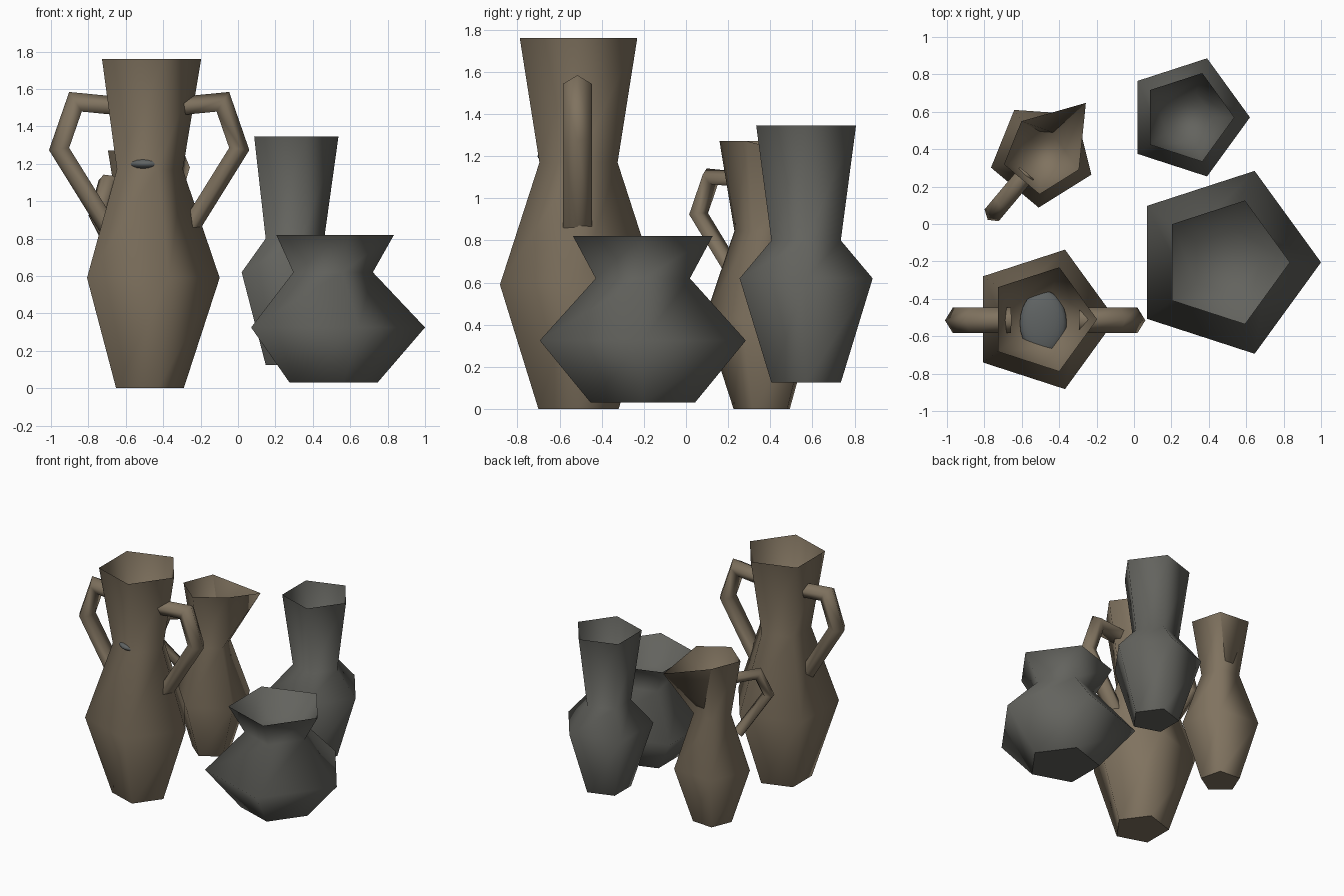
import bpy, bmesh, math
from mathutils import Vector

if "Cube" in bpy.data.objects:
    bpy.data.objects.remove(bpy.data.objects["Cube"])


def material(name, rgb):
    m = bpy.data.materials.new(name)
    m.diffuse_color = (*rgb, 1)
    m.use_nodes = True
    m.node_tree.nodes["Principled BSDF"].inputs["Base Color"].default_value = m.diffuse_color
    return m


CLAY = material("tan clay", (0.215, 0.170, 0.115))
GRAY = material("gray stoneware", (0.125, 0.125, 0.112))
LIQUID = material("dark liquid", (0.115, 0.125, 0.125))


def finish(name, bm, mat):
    bmesh.ops.recalc_face_normals(bm, faces=bm.faces)
    me = bpy.data.meshes.new(name)
    bm.to_mesh(me)
    bm.free()
    me.materials.append(mat)
    ob = bpy.data.objects.new(name, me)
    bpy.context.collection.objects.link(ob)
    return ob


def vase(name, x, y, turn, profile, mat, spout=None):
    """Five-sided pot: bottom, belly, neck, rim, then a funnel mouth."""
    bm = bmesh.new()
    neck_r, neck_z = profile[2]
    levels = profile + [(neck_r * 0.8, neck_z + 0.02)]
    rings = []
    for i, (r, z) in enumerate(levels):
        ring = []
        for k in range(5):
            a = math.radians(turn + 72 * k)
            rr, zz = (spout if spout and i == 3 and k == 0 else (r, z))
            ring.append(bm.verts.new((x + rr * math.cos(a), y + rr * math.sin(a), zz)))
        rings.append(ring)
    for lo, hi in zip(rings, rings[1:]):
        for k in range(5):
            j = (k + 1) % 5
            bm.faces.new((lo[k], lo[j], hi[j], hi[k]))
    bm.faces.new(rings[0][::-1])
    bm.faces.new(rings[-1])
    for f in bm.faces:
        f.smooth = True
    # crisp rim and foot
    for ring in (rings[0], rings[3]):
        for k in range(5):
            bm.edges.get((ring[k], ring[(k + 1) % 5])).smooth = False
    return finish(name, bm, mat)


def handle(name, x, y, turn, path, size, mat):
    """Sweep a five-sided section along a path of (radius, height)."""
    out = Vector((math.cos(math.radians(turn)), math.sin(math.radians(turn)), 0))
    side = Vector((-out.y, out.x, 0))
    pts = [Vector(p) for p in path]
    section = [(0.055, 0), (0.017, 0.068), (-0.043, 0.042), (-0.043, -0.042), (0.017, -0.068)]
    bm = bmesh.new()
    rings = []
    for i, p in enumerate(pts):
        d0 = (p - pts[max(i - 1, 0)]).normalized() if i else (pts[1] - p).normalized()
        d1 = (pts[i + 1] - p).normalized() if i < len(pts) - 1 else d0
        t = (d0 + d1).normalized()
        n = Vector((-t.y, t.x)) / max(0.5, t.dot(d0))
        ring = []
        for u, v in section:
            q = p + n * u * size
            ring.append(bm.verts.new(Vector((x, y, 0)) + out * q.x
                                     + side * v * size + Vector((0, 0, q.y))))
        rings.append(ring)
    for a, b in zip(rings, rings[1:]):
        for k in range(5):
            j = (k + 1) % 5
            bm.faces.new((a[k], a[j], b[j], b[k]))
    bm.faces.new(rings[0])
    bm.faces.new(rings[-1])
    for f in bm.faces:
        f.smooth = len(f.verts) == 4
    return finish(name, bm, mat)


# tall two-handled jar
jar = [(0.2, 0), (0.392, 0.59), (0.195, 1.17), (0.293, 1.76)]
vase("tall_jar", -0.49, -0.51, 0, jar, CLAY)
jar_path = [(0.185, 1.505), (0.39, 1.525), (0.475, 1.28), (0.22, 0.87)]
for label, turn in (("left", 180), ("right", 0)):
    handle(label + "_jar_handle", -0.475, -0.515, turn, jar_path, 1.0, CLAY)

# liquid inside the jar, slightly breaking through the neck
bm = bmesh.new()
bmesh.ops.create_uvsphere(bm, u_segments=24, v_segments=12, radius=1)
for v in bm.verts:
    v.co = (-0.485 + v.co.x * 0.125, -0.53 + v.co.y * 0.175, 1.2 + v.co.z * 0.045)
for f in bm.faces:
    f.smooth = True
finish("jar_liquid", bm, LIQUID)

# pitcher: the jar scaled down, with a spout and one handle opposite it
S = 0.722
vase("pitcher", -0.49, 0.37, 50, [(r * S, z * S) for r, z in jar], CLAY, spout=(0.362, 1.18))
handle("pitcher_handle", -0.49, 0.37, 230,
       [(0.13, 1.085), (0.33, 1.1), (0.408, 0.925), (0.19, 0.65)], S, CLAY)

# gray pots
vase("wide_pot", 0.486, -0.205, 0,
     [(0.26, 0.03), (0.514, 0.325), (0.235, 0.62), (0.348, 0.82)], GRAY)
vase("tall_gray_vase", 0.288, 0.57, 0,
     [(0.173, 0.125), (0.332, 0.62), (0.173, 0.8), (0.249, 1.345)], GRAY)
